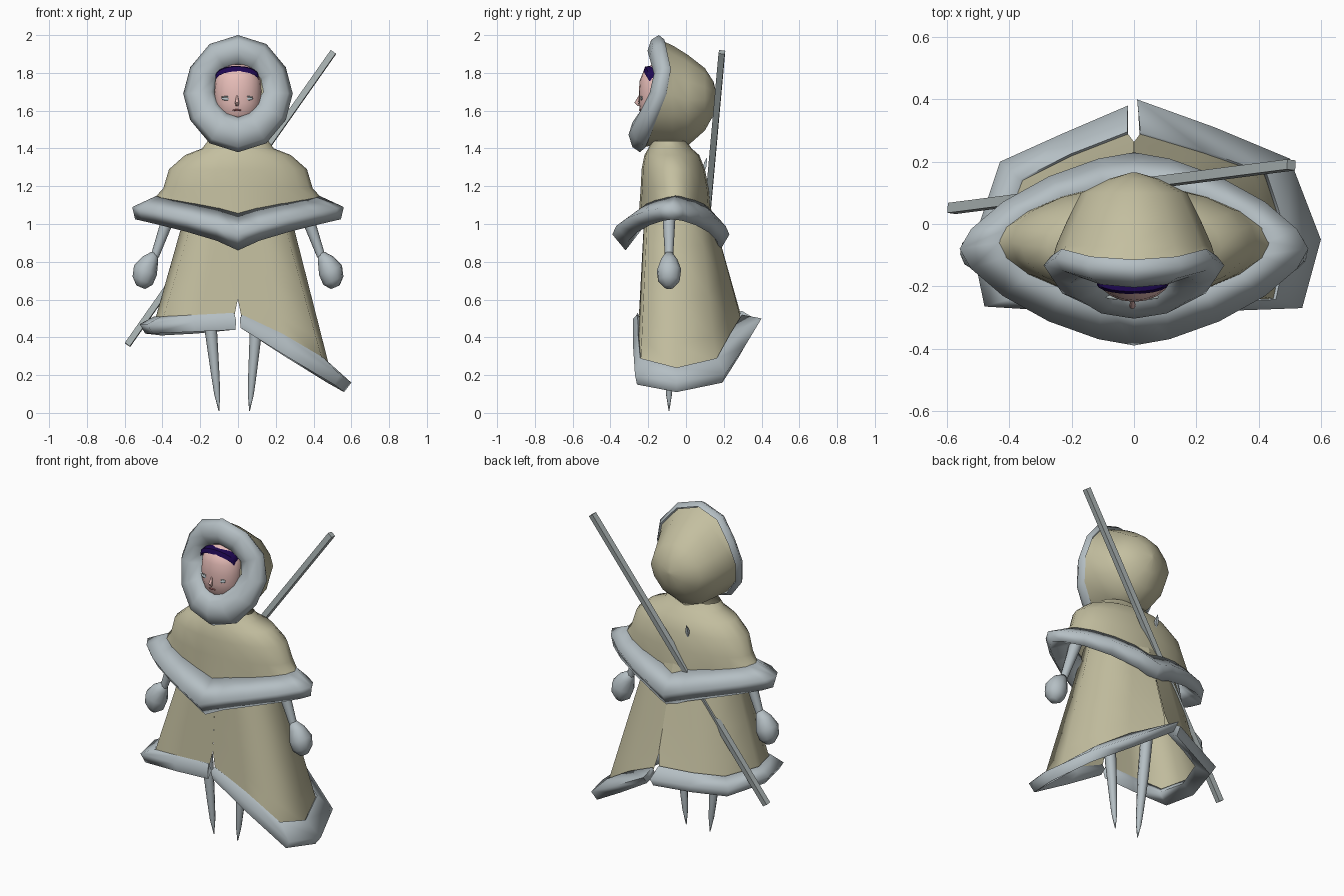
import bpy, bmesh
from math import sin, cos, pi, radians
from mathutils import Vector as V

cube = bpy.data.objects.get("Cube")
if cube:
    bpy.data.objects.remove(cube)


def material(name, r, g, b):
    m = bpy.data.materials.new(name)
    m.use_nodes = True
    m.diffuse_color = (r, g, b, 1)
    m.node_tree.nodes["Principled BSDF"].inputs["Base Color"].default_value = (r, g, b, 1)
    return m


FUR = material("grey_fur", .46, .52, .55)
CLOTH = material("beige_cloth", .55, .52, .35)
SKIN = material("skin", .80, .51, .48)
HAIR = material("violet_hair", .013, .002, .085)
WOOD = material("grey_wood", .40, .45, .45)
LIP = material("dark_lip", .40, .14, .14)


def finish(bm, name, mat, angle=50):
    bmesh.ops.recalc_face_normals(bm, faces=bm.faces)
    mesh = bpy.data.meshes.new(name)
    bm.to_mesh(mesh)
    bm.free()
    mesh.materials.append(mat)
    ob = bpy.data.objects.new(name, mesh)
    bpy.context.collection.objects.link(ob)
    bpy.ops.object.select_all(action='DESELECT')
    ob.select_set(True)
    bpy.context.view_layer.objects.active = ob
    bpy.ops.object.shade_smooth_by_angle(angle=radians(angle))
    return ob


def loft(name, rings, mat, closed=True, caps=False, loop=False, angle=50):
    """Skin a list of point rings; loop joins the last ring to the first."""
    bm = bmesh.new()
    rows = [[bm.verts.new(p) for p in ring] for ring in rings]
    n = len(rows[0])
    pairs = list(zip(rows, rows[1:])) + ([(rows[-1], rows[0])] if loop else [])
    for a, b in pairs:
        for i in range(n if closed else n - 1):
            j = (i + 1) % n
            bm.faces.new((a[i], a[j], b[j], b[i]))
    if caps:
        bm.faces.new(rows[0])
        bm.faces.new(rows[-1])
    return finish(bm, name, mat, angle)


def limb(name, stations, mat, sides=8, angle=60):
    """Tapered round limb through (point, radius) stations."""
    pts = [V(p) for p, r in stations]
    axis = (pts[-1] - pts[0]).normalized()
    u = axis.orthogonal().normalized()
    w = axis.cross(u)
    rings = [[p + (u * cos(2 * pi * k / sides) + w * sin(2 * pi * k / sides)) * s[1]
              for k in range(sides)] for p, s in zip(pts, stations)]
    return loft(name, rings, mat, caps=True, angle=angle)


def ball(name, at, size, mat, tilt=0):
    bm = bmesh.new()
    bmesh.ops.create_uvsphere(bm, u_segments=16, v_segments=10, radius=1)
    ob = finish(bm, name, mat, 80)
    ob.location, ob.scale, ob.rotation_euler = at, size, (0, tilt, 0)
    return ob


def power(v, e):
    return abs(v) ** e * (1 if v > 0 else -1)


# Cape: ovals from neck to hem, then a pointed fur band around the hem
def oval(rx, front, back, z, rise=0, e=1.0, n=20):
    mid, ry = (front + back) / 2, (back - front) / 2
    ring = []
    for k in range(n):
        c, s = cos(2 * pi * k / n), sin(2 * pi * k / n)
        ring.append(V((rx * power(c, e), mid + ry * power(s, e), z + rise * abs(c))))
    return ring


hem = oval(.44, -.25, .13, 1.05, .09, 1.2)
loft("cape", [oval(.16, -.18, 0, 1.44), oval(.19, -.2, .03, 1.4), oval(.28, -.22, .07, 1.365),
              oval(.365, -.235, .1, 1.29), oval(.395, -.24, .12, 1.19), hem], CLOTH, angle=70)
bands = [oval(.43, -.245, .13, 1.06, .09, 1.25), oval(.56, -.39, .23, .945, .145, 1.35),
         oval(.545, -.32, .18, .86, .165, 1.35), oval(.4, -.22, .1, .99, .09, 1.25)]
loft("cape_fur_trim", bands, FUR, loop=True, angle=120)

# Skirt: two halves that part at the hem, one hanging lower than the other
waist = [(0, -.21), (.1, -.215), (.2, -.2), (.25, -.07), (.19, .06), (.09, .1), (0, .11)]
left_hem = [(.02, -.25, .5), (.23, -.25, .4), (.45, -.24, .27), (.49, -.05, .22),
            (.42, .16, .27), (.22, .23, .4), (.02, .29, .5)]
left_edge = [(.01, -.28, .5), (.27, -.28, .35), (.54, -.27, .2), (.6, -.05, .16),
             (.5, .21, .21), (.26, .31, .35), (.01, .4, .5)]
right_hem = [(-.02, -.25, .51), (-.2, -.25, .5), (-.4, -.24, .49), (-.44, -.07, .49),
             (-.36, .14, .49), (-.2, .22, .5), (-.02, .29, .52)]
right_edge = [(-.01, -.28, .49), (-.24, -.28, .48), (-.48, -.265, .47), (-.52, -.07, .47),
              (-.43, .2, .46), (-.23, .29, .47), (-.02, .38, .49)]
for label, side, hem, edge in (("left", 1, left_hem, left_edge),
                               ("right", -1, right_hem, right_edge)):
    rings = []
    for t in (0, .3, .6, .85, 1):
        ring = [V((side * x, y, 1.16)).lerp(V(h), t) for (x, y), h in zip(waist, hem)]
        if t < 1:
            ring[0].x = ring[-1].x = 0
        rings.append(ring)
    loft(label + "_skirt", rings, CLOTH, closed=False, angle=85)
    sections = []
    for h, o in zip(hem, edge):
        h, o = V(h), V(o)
        inner = o.lerp(h, .35)
        sections.append([h + (h - V((0, -.05, h.z))).normalized() * .006 + V((0, 0, .02)), o,
                         V((inner.x, inner.y, o.z - .05)), V((h.x * .93, h.y * .93, h.z - .03))])
    loft(label + "_skirt_fur_trim", sections, FUR, caps=True, angle=89)


# Hood: pointed ovals shrinking to the back, with a padded fur rim
def outline(rx, rz, zc, e=1.15, n=12):
    return [V((rx * power(sin(2 * pi * k / n), .95), 0,
               zc + rz * power(cos(2 * pi * k / n), e))) for k in range(n)]


outer, opening = outline(.29, .31, 1.69), outline(.118, .135, 1.7)
rim_y = [-.10 - (.2 * (p.z - 1.78) if p.z > 1.78 else .36 * (1.78 - p.z)) for p in outer]
rim = []
for f, dy in ((.14, .03), (0, 0), (.15, -.04), (.5, -.06), (.85, -.04), (1, 0), (1, .07)):
    rim.append([a.lerp(b, f) + V((0, y + dy, 0)) for a, b, y in zip(outer, opening, rim_y)])
loft("hood_fur_rim", rim, FUR, angle=75)
hood = [[V((p.x * .9, y + .02, 1.69 + (p.z - 1.69) * .9)) for p, y in zip(outer, rim_y)]]
for y, rx, rz, zc in ((-.07, .25, .265, 1.68), (.01, .215, .24, 1.655), (.1, .17, .165, 1.66),
                      (.145, .08, .09, 1.665), (.165, .01, .01, 1.67)):
    hood.append([p + V((0, y, 0)) for p in outline(rx, rz, zc, 1.3)])
loft("hood", hood, CLOTH, caps=True, angle=50)

# Face and hair
face = [(.08, -.21, 1.54), (.108, -.24, 1.58), (.122, -.25, 1.64), (.124, -.25, 1.7),
        (.12, -.245, 1.76), (.1, -.225, 1.81), (.05, -.18, 1.845)]
loft("head", [oval(rx, y, -.06, z) for rx, y, z in face], SKIN, caps=True, angle=80)
limb("nose", [((-.005, -.246, 1.68), .004), ((-.005, -.262, 1.642), .011),
              ((-.005, -.25, 1.625), .007)], SKIN)
ball("mouth", (-.005, -.243, 1.603), (.024, .005, .005), LIP)
for label, s in (("left", 1), ("right", -1)):
    ball(label + "_eye", (-.005 + s * .056, -.234, 1.662), (.028, .008, .009), FUR, s * -.1)
    ball(label + "_eyelid", (-.005 + s * .056, -.235, 1.675), (.03, .007, .003), WOOD, s * .1)
arch = [(cos(a) * .114 - .005, -.175 - .03 * sin(a), 1.77 + .05 * sin(a))
        for a in [pi * k / 10 for k in range(11)]]
loft("hair", [[V(p) + V((0, dy, dz)) for dy, dz in ((-.02, -.012), (-.012, .014),
                                                   (.03, .018), (.03, -.012))]
              for p in arch], HAIR, caps=True)

# Arms, mittens and legs
for label, s in (("left", 1), ("right", -1)):
    limb(label + "_arm", [((s * .34, -.09, 1.12), .04), ((s * .38, -.09, 1.0), .032),
                          ((s * .44, -.09, .83), .022)], FUR)
    limb(label + "_mitten", [((s * .44, -.09, .845), .02), ((s * .465, -.09, .81), .045),
                             ((s * .49, -.09, .755), .066), ((s * .505, -.09, .70), .058),
                             ((s * .515, -.09, .665), .025)], FUR, sides=10, angle=80)
for label, top, foot in (("left", .1, .06), ("right", -.15, -.1)):
    path = [(.68, .035), (.42, .032), (.2, .022), (.1, .016), (.01, .002)]
    limb(label + "_leg", [((foot + (top - foot) * z / .5, -.09, z), r) for z, r in path], FUR)

# Staff across the back and a small shard on the cape
limb("staff", [((-.585, .05, .36), .023), ((.505, .19, 1.91), .023)], WOOD, sides=4, angle=30)
limb("shard", [((-.08, .09, 1.26), .003), ((-.08, .1, 1.31), .013), ((-.08, .11, 1.35), .002)],
     FUR, sides=4, angle=30)
